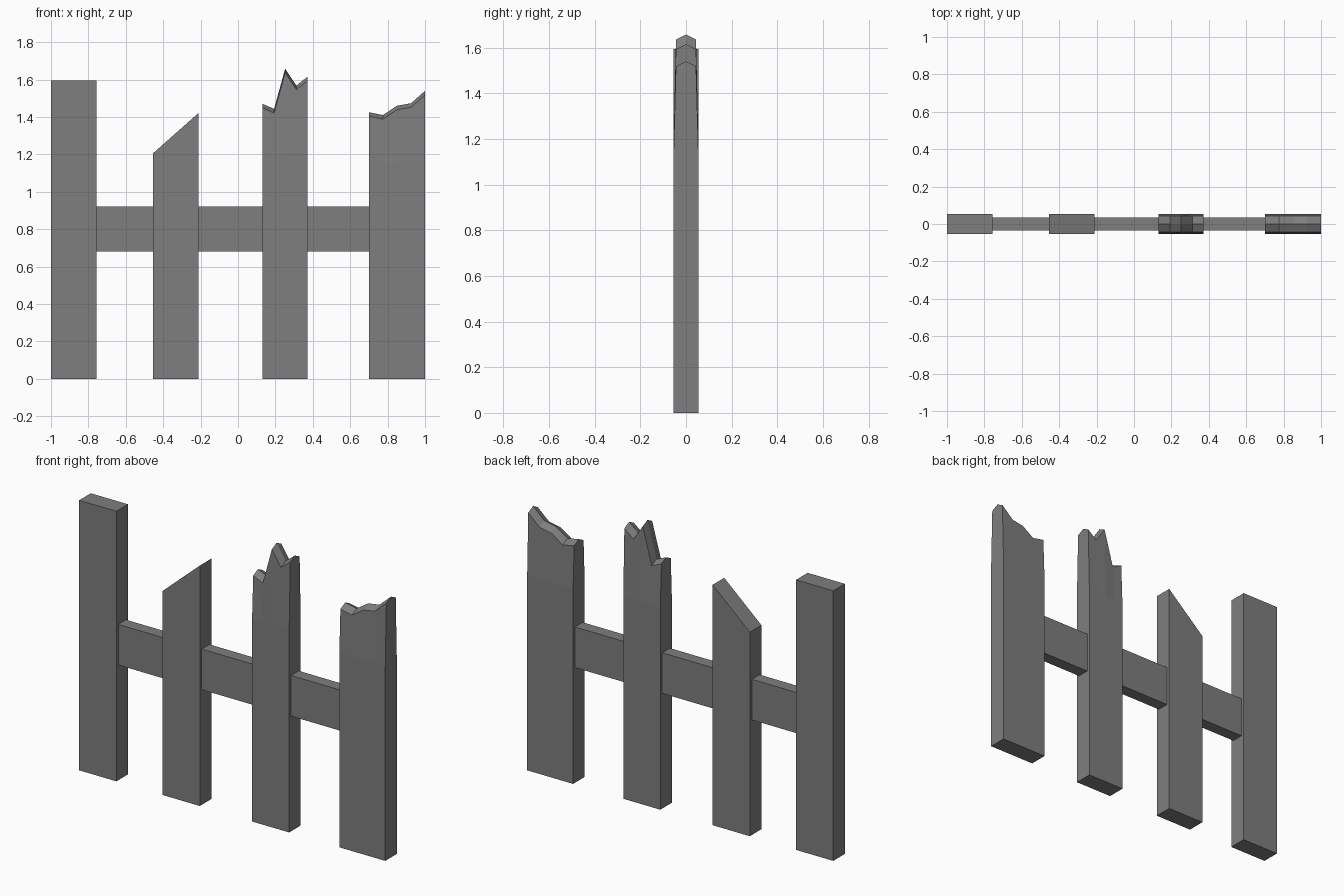
import bpy
import bmesh

cube = bpy.data.objects.get("Cube")
if cube:
    bpy.data.objects.remove(cube, do_unlink=True)

wood = bpy.data.materials.new("weathered grey")
wood.use_nodes = True
GREY = (0.21, 0.21, 0.21, 1)
wood.diffuse_color = GREY
wood.node_tree.nodes["Principled BSDF"].inputs["Base Color"].default_value = GREY

HALF = 0.054    # half depth of a post
WORN = 0.044    # half depth at a splintered top
RIDGE = 0.022   # rise of the splintered ridge


def finish(name, bm):
    bmesh.ops.recalc_face_normals(bm, faces=bm.faces[:])
    mesh = bpy.data.meshes.new(name)
    bm.to_mesh(mesh)
    bm.free()
    mesh.materials.append(wood)
    obj = bpy.data.objects.new(name, mesh)
    bpy.context.collection.objects.link(obj)
    return obj


def board(name, outline, half):
    """Extrude an x-z outline symmetrically through the depth."""
    bm = bmesh.new()
    face = bm.faces.new([bm.verts.new((x, -half, z)) for x, z in outline])
    out = bmesh.ops.extrude_face_region(bm, geom=[face])
    moved = [v for v in out["geom"] if isinstance(v, bmesh.types.BMVert)]
    bmesh.ops.translate(bm, verts=moved, vec=(0, 2 * half, 0))
    return finish(name, bm)


def broken_post(name, crest, shoulder):
    """Loft rings along x: each is a post section with a worn, ridged top."""
    bm = bmesh.new()
    rings = []
    for x, top in crest:
        section = [(-HALF, 0), (-HALF, shoulder), (-WORN, top - RIDGE), (0, top),
                   (WORN, top - RIDGE), (HALF, shoulder), (HALF, 0)]
        rings.append([bm.verts.new((x, y, z)) for y, z in section])
    for a, b in zip(rings, rings[1:]):
        for i in range(len(a)):
            j = (i + 1) % len(a)
            bm.faces.new((a[i], a[j], b[j], b[i]))
    bm.faces.new(rings[0])
    bm.faces.new(rings[-1])
    return finish(name, bm)


# Whole post and the post with a slanted cut
board("whole_post", [(-1, 0), (-0.757, 0), (-0.757, 1.595), (-1, 1.595)], HALF)
board("slanted_post", [(-0.455, 0), (-0.212, 0), (-0.212, 1.42), (-0.455, 1.205)], HALF)

# Splintered posts
broken_post("splintered_post",
            [(0.13, 1.47), (0.193, 1.443), (0.252, 1.658), (0.312, 1.568), (0.372, 1.615)], 1.2)
broken_post("wide_splintered_post",
            [(0.70, 1.425), (0.775, 1.41), (0.85, 1.46), (0.925, 1.473), (1, 1.54)], 1.15)

# Rails between neighbouring posts
for name, x0, x1 in (("right_rail", -0.757, -0.455),
                     ("middle_rail", -0.212, 0.13),
                     ("left_rail", 0.372, 0.70)):
    board(name, [(x0, 0.68), (x1, 0.68), (x1, 0.92), (x0, 0.92)], 0.036)
